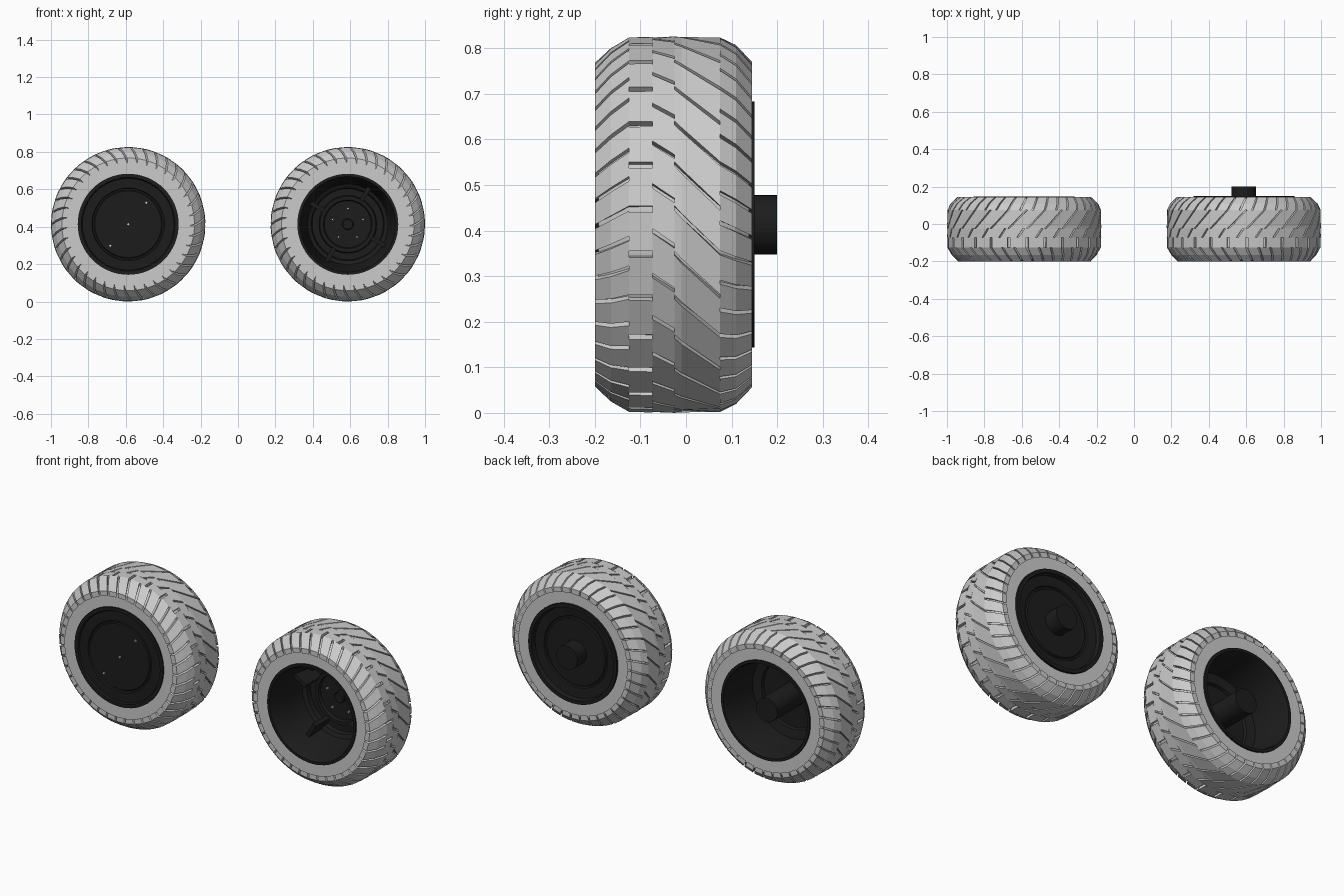
import bpy, bmesh, math
from mathutils import Matrix, Vector

if "Cube" in bpy.data.objects:
    bpy.data.objects.remove(bpy.data.objects["Cube"])

CX, CZ = 0.587, 0.413
REPEATS = 13

black = bpy.data.materials.new("rim_black")
black.diffuse_color = (0.012, 0.012, 0.012, 1)
black.use_nodes = True
black.node_tree.nodes["Principled BSDF"].inputs["Base Color"].default_value = black.diffuse_color


def make(name, bm, x, mat=None, smooth=False):
    bmesh.ops.recalc_face_normals(bm, faces=bm.faces)
    me = bpy.data.meshes.new(name)
    bm.to_mesh(me)
    bm.free()
    ob = bpy.data.objects.new(name, me)
    ob.location = (x, 0, CZ)
    bpy.context.collection.objects.link(ob)
    if mat:
        me.materials.append(mat)
    if smooth:
        bpy.context.view_layer.objects.active = ob
        ob.select_set(True)
        bpy.ops.object.shade_smooth_by_angle(angle=math.radians(30))
        ob.select_set(False)
    return ob


def polar(r, a, y):
    return Vector((r * math.cos(a), y, r * math.sin(a)))


def revolve(bm, profile, n, closed=False):
    """Spin (radius, y) points round the wheel axis; radius 0 closes to a fan."""
    rings = []
    for r, y in profile:
        if r == 0:
            rings.append([bm.verts.new((0, y, 0))] * n)
        else:
            rings.append([bm.verts.new(polar(r, 2 * math.pi * i / n, y)) for i in range(n)])
    pairs = list(zip(rings, rings[1:]))
    if closed:
        pairs.append((rings[-1], rings[0]))
    for p, q in pairs:
        for i in range(n):
            j = (i + 1) % n
            vs = list(dict.fromkeys((p[i], p[j], q[j], q[i])))
            bm.faces.new(vs)


OUTER = [(-.2, .355), (-.165, .388), (-.125, .411), (-.03, .413), (.075, .411), (.11, .394), (.145, .357)]


def radius(y):
    for (y0, r0), (y1, r1) in zip(OUTER, OUTER[1:]):
        if y <= y1:
            return r0 + (r1 - r0) * (y - y0) / (y1 - y0)
    return OUTER[-1][1]


def tread_row(bm, stations, count, fill, shift=0):
    """Ring of raised lugs; stations are (y, angle offset) along each lug."""
    pitch = 2 * math.pi / count
    for k in range(count):
        rows = []
        for y, off in stations:
            a = k * pitch + off + shift
            b = a + pitch * fill
            r = radius(y)
            rows.append([bm.verts.new(polar(rr, t, y))
                         for rr, t in ((r - .027, a), (r, a), (r, b), (r - .027, b))])
        for p, q in zip(rows, rows[1:]):
            for i in range(4):
                j = (i + 1) % 4
                bm.faces.new((p[i], p[j], q[j], q[i]))
        bm.faces.new(rows[0])
        bm.faces.new(rows[-1])


def tire(name, x):
    # carcass below the tread
    bm = bmesh.new()
    revolve(bm, [(.262, -.192), (.345, -.192), (.37, -.163), (.394, -.123), (.396, -.03), (.394, .073),
                 (.376, .108), (.345, .138), (.262, .138)], 78, True)
    make(name + "_carcass", bm, x)
    # shoulder lugs, centre blocks and diagonal lugs
    bm = bmesh.new()
    tread_row(bm, [(-.2, 0), (-.165, .05), (-.125, .1)], REPEATS * 3, .84)
    tread_row(bm, [(-.125, .1), (-.073, .1)], REPEATS * 2, .86)
    tread_row(bm, [(-.073, .13), (-.025, .05)], REPEATS * 2, .9, .09)
    tread_row(bm, [(-.025, .1), (-.01, .06), (.075, -.14)], REPEATS * 2, .9)
    tread_row(bm, [(.075, -.14), (.11, -.18), (.145, -.23)], REPEATS * 3, .86)
    make(name + "_tread", bm, x)


def spun(name, x, profile, n=64, closed=False):
    bm = bmesh.new()
    revolve(bm, profile, n, closed)
    return make(name, bm, x, black, True)


def bolts(name, x, places, y, r=.006):
    bm = bmesh.new()
    for px, pz in places:
        m = Matrix.Translation((px, y, pz)) @ Matrix.Rotation(math.pi / 2, 4, 'X')
        bmesh.ops.create_cone(bm, cap_ends=True, segments=8, radius1=r, radius2=r, depth=.012, matrix=m)
    make(name, bm, x)


def on_circle(n, r, start):
    return [(r * math.cos(start + 2 * math.pi * i / n), r * math.sin(start + 2 * math.pi * i / n))
            for i in range(n)]


tire("left_tire", -CX)
tire("right_tire", CX)

# left wheel: covered at the front, deep open barrel at the back
spun("left_rim", -CX, [
    (0, -.188), (.178, -.188), (.182, -.183), (.19, -.183), (.194, -.19), (.245, -.19), (.25, -.199),
    (.27, -.199), (.27, .148), (.255, .148), (.248, .13), (.236, -.08), (.19, -.09), (.185, -.105), (0, -.105)])
spun("left_axle_hub", -CX, [(0, -.106), (.065, -.106), (.065, .135), (0, .135)], 32)
bolts("left_cover_bolts", -CX, [(0, 0)] + on_circle(2, .15, math.radians(50)), -.19)

# right wheel: open barrel at the front with a stepped hub face, covered at the back
spun("right_rim", CX, [
    (0, .06), (.125, .06), (.13, .045), (.15, .045), (.155, .065), (.19, .065), (.195, .04), (.215, .03),
    (.235, -.12), (.25, -.185), (.255, -.199), (.27, -.199), (.27, .15), (.25, .15), (.245, .125), (.194, .12),
    (.19, .112), (.182, .112), (.178, .12), (0, .12)])
spun("right_axle_hub", CX, [(0, .11), (.065, .11), (.065, .2), (0, .2)], 32)
spun("right_centre_cap", CX, [(0, .04), (.026, .04), (.03, .045), (.03, .061), (0, .061)], 24)
bolts("right_lug_bolts", CX, on_circle(5, .085, math.pi / 2), .056)

# four ribs joining the right barrel wall to the hub face
bm = bmesh.new()
for i in range(4):
    turn = Matrix.Rotation(math.radians(30) + i * math.pi / 2, 4, 'Y')
    bmesh.ops.create_cube(bm, size=1, matrix=turn @ Matrix.Translation((.19, .0, 0))
                          @ Matrix.Diagonal((.09, .14, .022, 1)))
make("right_ribs", bm, CX, black)
